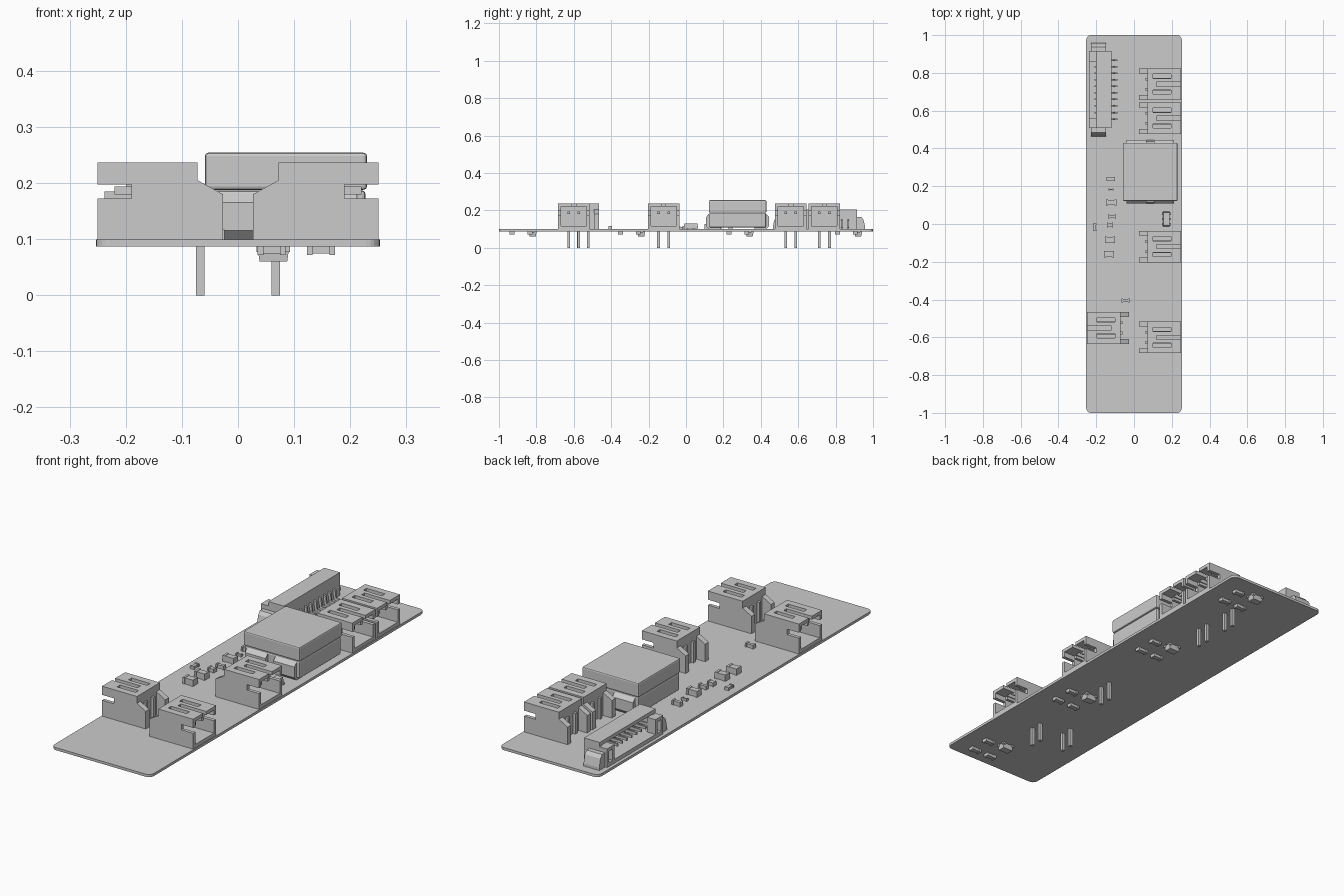
import bpy, bmesh, math
from mathutils import Vector

if "Cube" in bpy.data.objects:
    bpy.data.objects.remove(bpy.data.objects["Cube"])

TOP, BOT = 0.099, 0.087      # board faces


def box(bm, x0, x1, y0, y1, z0, z1):
    vs = [bm.verts.new((x, y, z)) for z in (z0, z1)
          for x, y in ((x0, y0), (x1, y0), (x1, y1), (x0, y1))]
    for f in ((3, 2, 1, 0), (4, 5, 6, 7), (0, 1, 5, 4), (1, 2, 6, 5), (2, 3, 7, 6), (3, 0, 4, 7)):
        bm.faces.new([vs[i] for i in f])


def prism(bm, pts, a, b, axis):
    """Extrude a 2D outline from a to b along the named axis."""
    place = {'x': lambda p, t: (t, p[0], p[1]),
             'y': lambda p, t: (p[0], t, p[1]),
             'z': lambda p, t: (p[0], p[1], t)}[axis]
    lo = [bm.verts.new(place(p, a)) for p in pts]
    hi = [bm.verts.new(place(p, b)) for p in pts]
    fs = [bm.faces.new(lo), bm.faces.new(hi)]
    n = len(pts)
    for i in range(n):
        fs.append(bm.faces.new((lo[i], lo[(i + 1) % n], hi[(i + 1) % n], hi[i])))
    bmesh.ops.recalc_face_normals(bm, faces=fs)


def mesh_of(bm, name):
    me = bpy.data.meshes.new(name)
    bm.to_mesh(me)
    bm.free()
    return me


def place(name, me, loc=(0, 0, 0), rot=0.0):
    ob = bpy.data.objects.new(name, me)
    ob.location = loc
    ob.rotation_euler.z = rot
    bpy.context.collection.objects.link(ob)
    return ob


# Circuit board with rounded corners
bm = bmesh.new()
r, outline = 0.025, []
for cx, cy, start in ((1, 1, 0), (-1, 1, 90), (-1, -1, 180), (1, -1, 270)):
    for k in range(6):
        a = math.radians(start + k * 18)
        outline.append((cx * (0.253 - r) + r * math.cos(a), cy * (1 - r) + r * math.sin(a)))
prism(bm, outline, BOT, TOP, 'z')
place("circuit_board", mesh_of(bm, "circuit_board"))

# Two-pin side-entry socket: walls, slotted roof, back arms
W = 0.084
bm = bmesh.new()
wall = [(0.072, TOP), (0.25, TOP), (0.25, 0.172), (0.19, 0.172), (0.19, 0.197),
        (0.25, 0.197), (0.25, 0.237), (0.072, 0.237)]
arm = [(0.027, TOP), (0.075, TOP), (0.075, 0.206), (0.072, 0.205), (0.027, 0.18)]
for s in (-1, 1):
    def span(x0, x1, a, b, z0, z1):
        box(bm, x0, x1, min(s * a, s * b), max(s * a, s * b), z0, z1)
    prism(bm, wall, s * W, s * (W - 0.016), 'y')
    prism(bm, arm, s * W, s * (W - 0.026), 'y')
    span(0.1, 0.25, 0.011, 0.031, 0.221, 0.237)
    span(0.195, 0.25, 0.031, 0.053, 0.221, 0.237)
    span(0.1, 0.25, 0.053, W - 0.016, 0.221, 0.237)
box(bm, 0.1, 0.12, -0.011, 0.011, 0.221, 0.237)
box(bm, 0.072, 0.1, -W + 0.016, W - 0.016, TOP, 0.237)
box(bm, 0.1, 0.25, -W + 0.016, W - 0.016, TOP, 0.115)
socket = mesh_of(bm, "socket_housing")

# Bent pins of the socket
bm = bmesh.new()
for y in (-0.027, 0.027):
    prism(bm, [(0.06, 0), (0.075, 0), (0.075, 0.18), (0.22, 0.18), (0.22, 0.194), (0.06, 0.194)],
          y - 0.007, y + 0.007, 'y')
pins = mesh_of(bm, "socket_pins")

for i, (y, rot) in enumerate(((0.74, 0), (0.56, 0), (-0.12, 0), (-0.6, 0), (-0.55, math.pi))):
    place(f"socket_housing_{i}", socket, (0, y, 0), rot)
    place(f"socket_pins_{i}", pins, (0, y, 0), rot)

# Power inductor: cap, base and wrapped end terminals
bm = bmesh.new()
box(bm, -0.059, 0.23, 0.122, 0.43, 0.188, 0.254)
cap = place("inductor_cap", mesh_of(bm, "inductor_cap"))
bm = bmesh.new()
box(bm, -0.056, 0.227, 0.125, 0.427, 0.108, 0.187)
base = place("inductor_base", mesh_of(bm, "inductor_base"))
for ob in (cap, base):
    m = ob.modifiers.new("edge", 'BEVEL')
    m.width, m.segments = 0.006, 2
bm = bmesh.new()
for s in (-1, 1):
    prof = [(0.276 + s * d, z) for d, z in
            ((0.09, TOP), (0.152, TOP), (0.168, 0.115), (0.168, 0.165), (0.152, 0.182), (0.15, 0.112), (0.09, 0.112))]
    prism(bm, prof, -0.04, 0.065, 'x')
    prism(bm, prof, 0.105, 0.212, 'x')
    prism(bm, prof[:3] + [(0.276 + s * 0.16, 0.13), (0.276 + s * 0.15, 0.13)], 0.065, 0.105, 'x')
place("inductor_terminals", mesh_of(bm, "inductor_terminals"))

# Ten-way side-entry connector on the left edge
Y0, Y1 = 0.507, 0.915
bm = bmesh.new()
box(bm, -0.2, -0.12, Y0, Y1, 0.188, 0.205)                  # roof
box(bm, -0.145, -0.12, Y0, Y1, 0.112, 0.188)                # rear wall
box(bm, -0.238, -0.12, Y0, Y1, TOP, 0.117)                  # floor
for a, b, c in ((Y0, Y0 + 0.018, Y0 + 0.055), (Y1, Y1 - 0.018, Y1 - 0.055)):
    lo, hi = min(a, b), max(a, b)
    box(bm, -0.2, -0.145, lo, hi, 0.117, 0.188)             # end wall
    lo, hi = min(a, c), max(a, c)
    box(bm, -0.238, -0.195, lo, hi, 0.17, 0.185)            # guide top
    box(bm, -0.238, -0.195, lo, lo + 0.014, 0.117, 0.17)
    box(bm, -0.238, -0.195, hi - 0.014, hi, 0.117, 0.17)
place("wide_connector_housing", mesh_of(bm, "wide_connector_housing"))
bm = bmesh.new()
for i in range(10):
    y = 0.711 + (i - 4.5) * 0.0345
    box(bm, -0.21, -0.145, y - 0.004, y + 0.004, 0.145, 0.157)
    prism(bm, [(-0.12, 0.15), (-0.108, 0.145), (-0.104, 0.111), (-0.088, 0.109), (-0.088, TOP),
               (-0.114, TOP), (-0.12, 0.135)], y - 0.004, y + 0.004, 'y')
place("wide_connector_contacts", mesh_of(bm, "wide_connector_contacts"))
bm = bmesh.new()
for e, s in ((Y1, 1), (Y0, -1)):
    prism(bm, [(e, TOP), (e + s * 0.043, TOP), (e + s * 0.043, 0.112), (e + s * 0.034, 0.15),
               (e + s * 0.022, 0.165), (e, 0.165)], -0.228, -0.148, 'x')
place("wide_connector_anchors", mesh_of(bm, "wide_connector_anchors"))


def chip(name, x, y, lx, ly, h, side=1):
    """Two-terminal part: end caps around a slightly slimmer body."""
    z = TOP if side > 0 else BOT
    bm = bmesh.new()

    def part(x0, x1, y0, y1, hh):
        box(bm, x0, x1, y0, y1, min(z, z + side * hh), max(z, z + side * hh))
    a, b, t = lx / 2, ly / 2, 0.003
    if lx >= ly:
        part(-a * .6, a * .6, -b + t, b - t, h - .002)
        part(-a, -a * .6, -b, b, h)
        part(a * .6, a, -b, b, h)
    else:
        part(-a + t, a - t, -b * .6, b * .6, h - .002)
        part(-a, a, -b, -b * .6, h)
        part(-a, a, b * .6, b, h)
    place(name, mesh_of(bm, name), (x, y, 0))


# Small parts on the upper face
for i, (x, y, lx, ly, h) in enumerate((
        (-.122, .238, .045, .022, .02), (-.122, .183, .028, .012, .012), (-.12, .115, .056, .032, .028),
        (-.116, .04, .042, .02, .018), (-.127, -.006, .032, .026, .018), (-.127, -.083, .054, .034, .03),
        (-.132, -.16, .052, .036, .03), (-.208, -.018, .02, .04, .014), (-.045, -.405, .042, .02, .018))):
    chip(f"chip_{i}", x, y, lx, ly, h)


def transistor(name, x, y, lx, ly, z, s, h, leads):
    """Tapered block with flat leads on two sides; leads run along x or y."""
    bm = bmesh.new()
    box(bm, -lx / 2, lx / 2, -ly / 2, ly / 2, min(z + s * .003, z + s * h), max(z + s * .003, z + s * h))
    top = [v for v in bm.verts if abs(v.co.z - (z + s * h)) < 1e-5]
    bmesh.ops.scale(bm, vec=Vector((.88, .88, 1)), verts=top)
    for dx, dy in leads:
        box(bm, dx - .006, dx + .006, dy - .006, dy + .006, min(z, z + s * .01), max(z, z + s * .01))
    place(name, mesh_of(bm, name), (x, y, 0))


transistor("regulator_chip", 0.171, 0.026, 0.036, 0.078, TOP, 1, 0.032,
           [(sx * .018, sy * .028) for sx in (-1, 1) for sy in (-1, 0, 1)])

# Repeated groups under the board
for i in range(4):
    y = -0.82 + i * 0.58
    transistor(f"under_transistor_{i}", 0.063, y, 0.056, 0.038, BOT, -1, 0.027,
               [(sx * .024, sy * .016) for sx in (-1, 1) for sy in (-1, 1)])
    for j, (x, dy) in enumerate(((.148, -.11), (.148, -.015), (.06, -.11))):
        chip(f"under_chip_{i}_{j}", x, y + dy, 0.05, 0.026, 0.015, -1)
